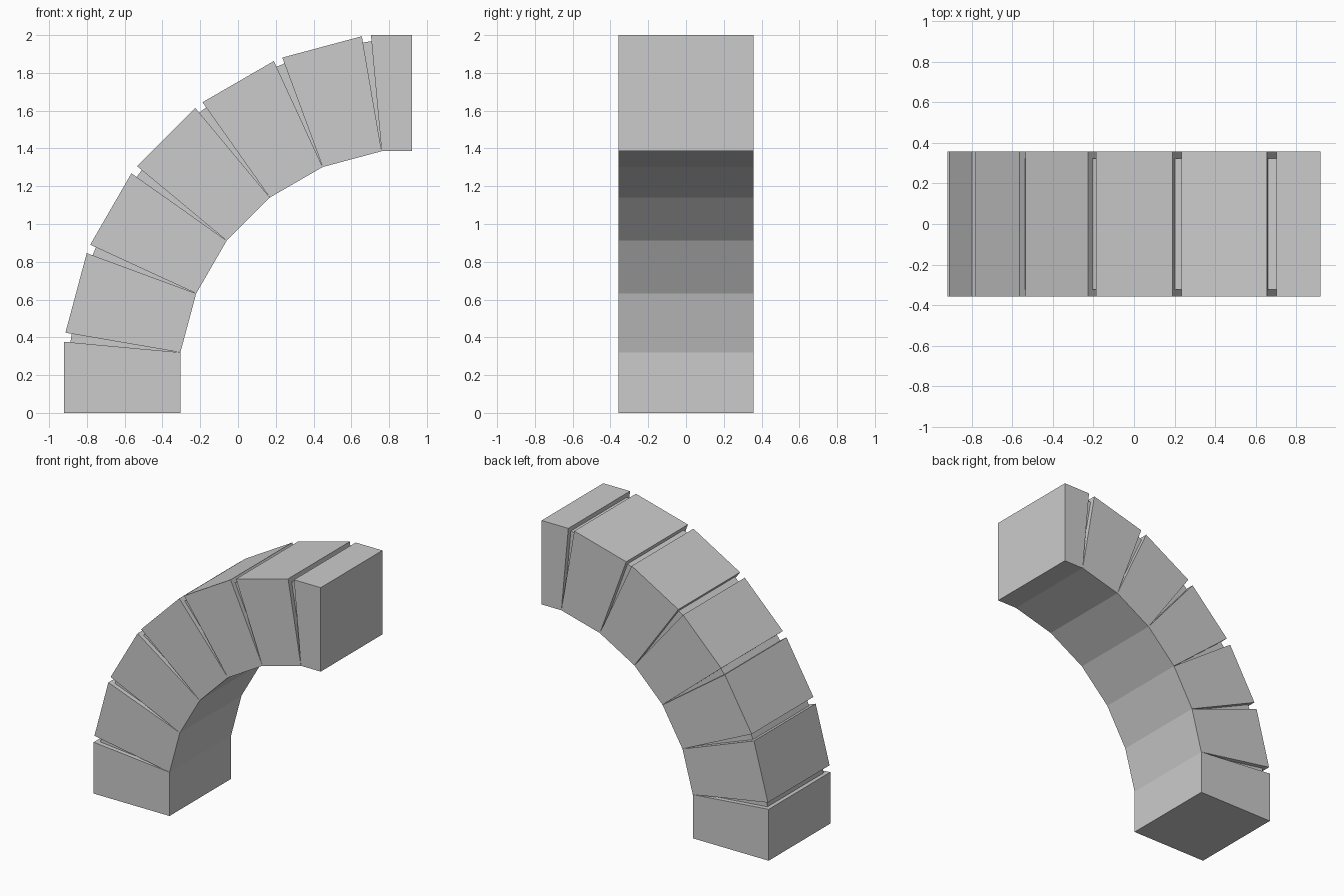
import bpy, bmesh
from math import sin, cos, tan, radians
from mathutils import Vector

if "Cube" in bpy.data.objects:
    bpy.data.objects.remove(bpy.data.objects["Cube"])

THICK = 0.615      # radial depth of the blocks
STEP = 0.323       # inner edge length of a full block
FLARE = 0.0565     # how far the outer edge oversails the inner edge per side
HALF_Y = 0.357
INSET = 0.033      # mortar recess


def prism(name, profile, half_y):
    """Extrude an x-z profile symmetrically along y."""
    bm = bmesh.new()
    face = bm.faces.new([bm.verts.new((p.x, -half_y, p.y)) for p in profile])
    res = bmesh.ops.extrude_face_region(bm, geom=[face])
    verts = [v for v in res["geom"] if isinstance(v, bmesh.types.BMVert)]
    bmesh.ops.translate(bm, verts=verts, vec=(0, 2 * half_y, 0))
    bmesh.ops.recalc_face_normals(bm, faces=bm.faces)
    me = bpy.data.meshes.new(name)
    bm.to_mesh(me)
    bm.free()
    ob = bpy.data.objects.new(name, me)
    bpy.context.collection.objects.link(ob)


# Arch blocks, each turned 15 degrees from the one before
lengths = [0.32] + [STEP] * 5 + [0.16]
start = Vector((-0.305, 0.0))
blocks = []
for i, length in enumerate(lengths):
    a = radians(90 - 15 * i)
    along = Vector((cos(a), sin(a)))
    out = Vector((-sin(a), cos(a))) * THICK
    end = start + along * length
    flare_a = 0 if i == 0 else FLARE
    flare_b = 0 if i == len(lengths) - 1 else FLARE
    profile = [start, end, end + out + along * flare_b, start + out - along * flare_a]
    prism(f"arch_block_{i + 1}", profile, HALF_Y)
    blocks.append(profile)
    start = end

# Recessed mortar wedges between neighbouring blocks
for i, (lower, upper) in enumerate(zip(blocks, blocks[1:])):
    tip = lower[1]
    k = 1 - INSET / THICK
    profile = [tip, tip.lerp(upper[3], k), tip.lerp(lower[2], k)]
    prism(f"mortar_wedge_{i + 1}", profile, HALF_Y - INSET)
